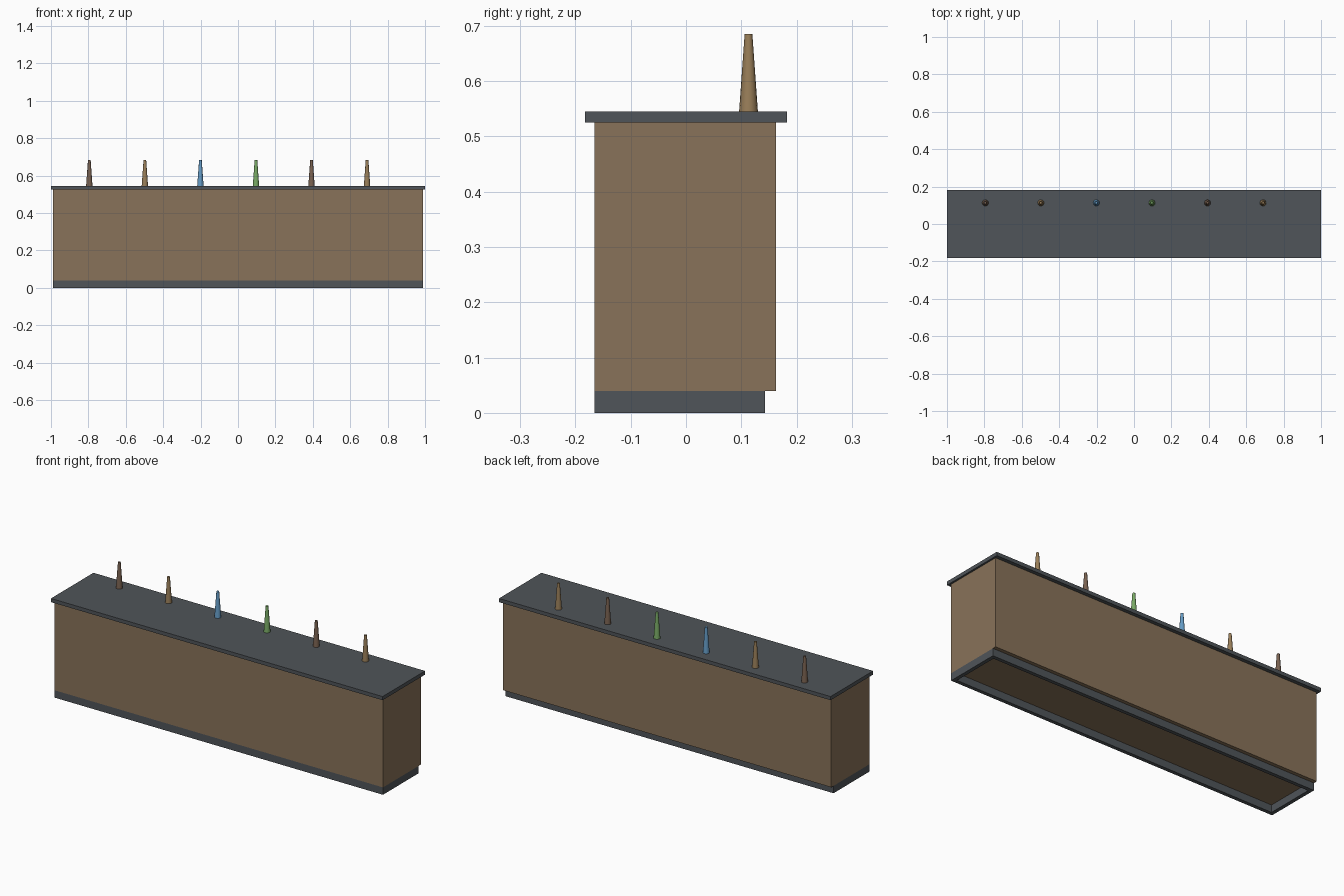
import bpy

if "Cube" in bpy.data.objects:
    bpy.data.objects.remove(bpy.data.objects["Cube"], do_unlink=True)


def material(name, r, g, b):
    m = bpy.data.materials.new(name)
    m.use_nodes = True
    m.diffuse_color = (r, g, b, 1)
    m.node_tree.nodes["Principled BSDF"].inputs["Base Color"].default_value = (r, g, b, 1)
    return m


wood = material("wood brown", 0.25, 0.17, 0.10)
slate = material("slate grey", 0.08, 0.09, 0.10)
dark_tap = material("dark brown", 0.19, 0.12, 0.08)
tan_tap = material("tan", 0.32, 0.21, 0.10)
blue_tap = material("blue", 0.13, 0.33, 0.56)
green_tap = material("green", 0.19, 0.40, 0.13)


def box(name, low, high, mat):
    centre = [(a + b) / 2 for a, b in zip(low, high)]
    bpy.ops.mesh.primitive_cube_add(size=1, location=centre)
    ob = bpy.context.object
    ob.name = name
    ob.scale = [b - a for a, b in zip(low, high)]
    bpy.ops.object.transform_apply(location=False, rotation=False, scale=True)
    ob.data.materials.append(mat)
    return ob


# Cabinet and overhanging worktop
BASE, TOP, COUNTER = 0.04, 0.525, 0.545
HALF, FRONT, BACK = 0.99, -0.165, 0.163
box("cabinet_body", (-HALF, FRONT, BASE), (HALF, BACK, TOP), wood)
box("counter_top", (-1, -0.183, TOP), (1, 0.183, COUNTER), slate)

# Hollow plinth of four boards, set in at the back
T, PLINTH_BACK = 0.02, 0.143
box("plinth_front", (-HALF, FRONT, 0), (HALF, FRONT + T, BASE), slate)
box("plinth_back", (-HALF, PLINTH_BACK - T, 0), (HALF, PLINTH_BACK, BASE), slate)
for side, name in ((-1, "plinth_right"), (1, "plinth_left")):
    xs = sorted((side * HALF, side * (HALF - T)))
    box(name, (xs[0], FRONT + T, 0), (xs[1], PLINTH_BACK - T, BASE), slate)

# Row of tapered handles along the back of the worktop
HANDLE = 0.14
for i, mat in enumerate((dark_tap, tan_tap, blue_tap, green_tap, dark_tap, tan_tap)):
    bpy.ops.mesh.primitive_cone_add(
        vertices=16, radius1=0.017, radius2=0.007, depth=HANDLE,
        location=(-0.795 + 0.297 * i, 0.113, COUNTER + HANDLE / 2))
    handle = bpy.context.object
    handle.name = f"tap_handle_{i + 1}"
    handle.data.materials.append(mat)
    bpy.ops.object.shade_smooth_by_angle()
